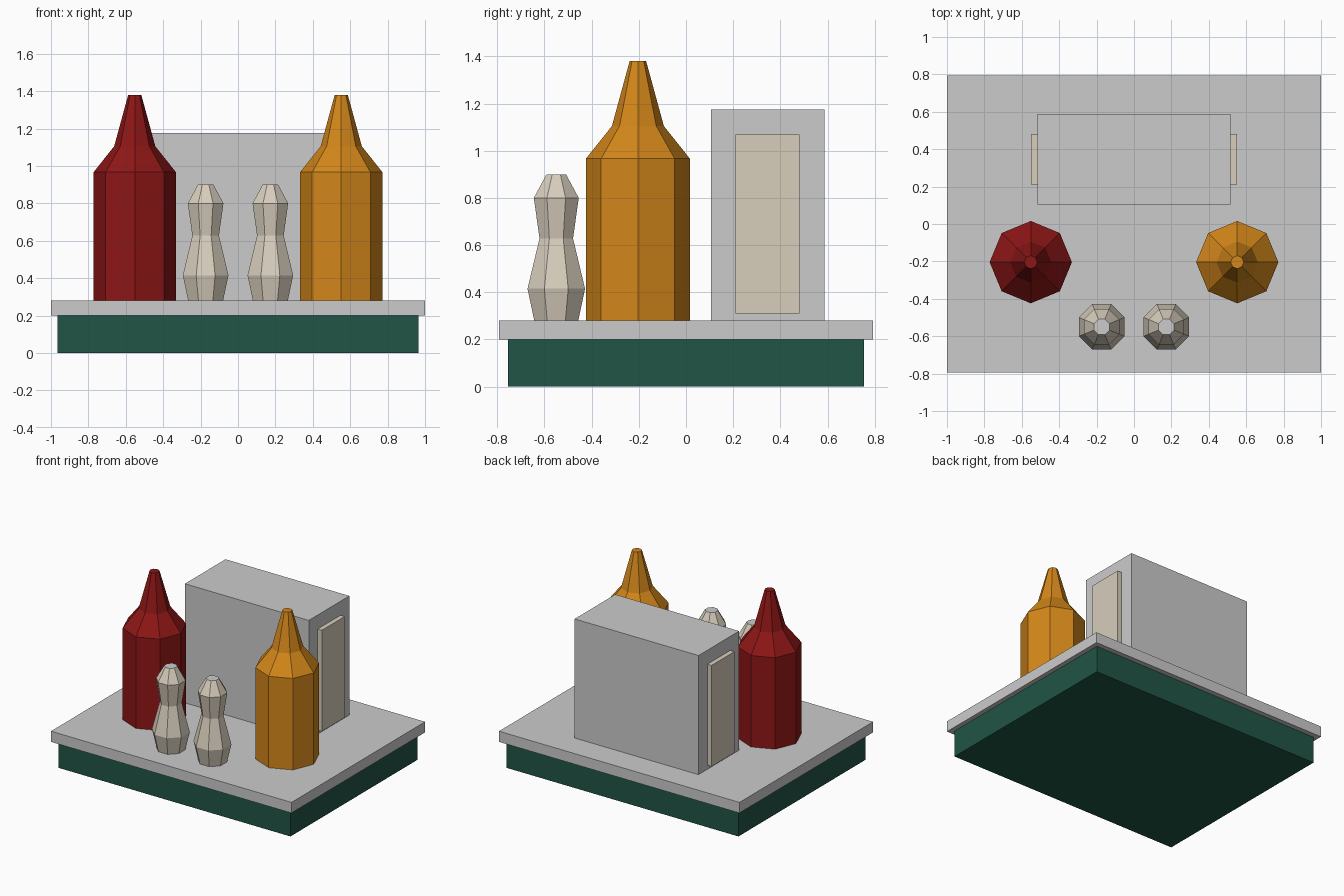
import bpy, bmesh, math

if "Cube" in bpy.data.objects:
    bpy.data.objects.remove(bpy.data.objects["Cube"])


def material(name, rgb):
    m = bpy.data.materials.new(name)
    m.diffuse_color = (*rgb, 1)
    m.use_nodes = True
    m.node_tree.nodes["Principled BSDF"].inputs["Base Color"].default_value = m.diffuse_color
    return m


GREEN = material("green", (0.015, 0.09, 0.06))
RED = material("red", (0.27, 0.008, 0.008))
AMBER = material("amber", (0.65, 0.24, 0.01))
CREAM = material("cream", (0.68, 0.61, 0.50))


def finish(name, bm, mats):
    bmesh.ops.recalc_face_normals(bm, faces=bm.faces)
    me = bpy.data.meshes.new(name)
    bm.to_mesh(me)
    bm.free()
    for m in mats:
        me.materials.append(m)
    ob = bpy.data.objects.new(name, me)
    bpy.context.collection.objects.link(ob)
    return ob


def box(name, lo, hi, mat=None):
    bm = bmesh.new()
    bmesh.ops.create_cube(bm, size=1)
    for v in bm.verts:
        v.co = [(a + b) / 2 + c * (b - a) for a, b, c in zip(lo, hi, v.co)]
    return finish(name, bm, [mat] if mat else [])


def turned(name, x, y, profile, mats, turn=0.0, sides=8):
    """Stack rings of (radius, z); the last material goes on the top cap."""
    bm = bmesh.new()
    angles = [turn + 2 * math.pi * i / sides for i in range(sides)]
    rings = [[bm.verts.new((x + r * math.cos(a), y + r * math.sin(a), z)) for a in angles]
             for r, z in profile]
    for low, high in zip(rings, rings[1:]):
        for i in range(sides):
            j = (i + 1) % sides
            bm.faces.new((low[i], low[j], high[j], high[i]))
    bm.faces.new(rings[0][::-1])
    bm.faces.new(rings[-1]).material_index = len(mats) - 1
    return finish(name, bm, mats)


# Tray: green base under a grey slab
box("tray_base", (-0.965, -0.755, 0), (0.965, 0.755, 0.2), GREEN)
box("tray_top", (-1, -0.793, 0.2), (1, 0.793, 0.28))

# Napkin dispenser with a napkin panel on each end
box("napkin_dispenser", (-0.515, 0.105, 0.28), (0.515, 0.587, 1.175))
for side, s in (("left", -1), ("right", 1)):
    xs = sorted((s * 0.51, s * 0.55))
    box(side + "_napkins", (xs[0], 0.21, 0.31), (xs[1], 0.482, 1.07), CREAM)

# Squeeze bottles
BOTTLE = [(0.22, 0.28), (0.22, 0.967), (0.11, 1.105), (0.035, 1.38)]
turned("ketchup_bottle", -0.552, -0.204, BOTTLE, [RED])
turned("mustard_bottle", 0.552, -0.204, BOTTLE, [AMBER])

# Shakers with grey caps
SHAKER = [(0.101, 0.28), (0.132, 0.415), (0.077, 0.628), (0.103, 0.8), (0.045, 0.9)]
for name, x in (("salt_shaker", -0.173), ("pepper_shaker", 0.173)):
    turned(name, x, -0.55, SHAKER, [CREAM, None], math.pi / 8)
